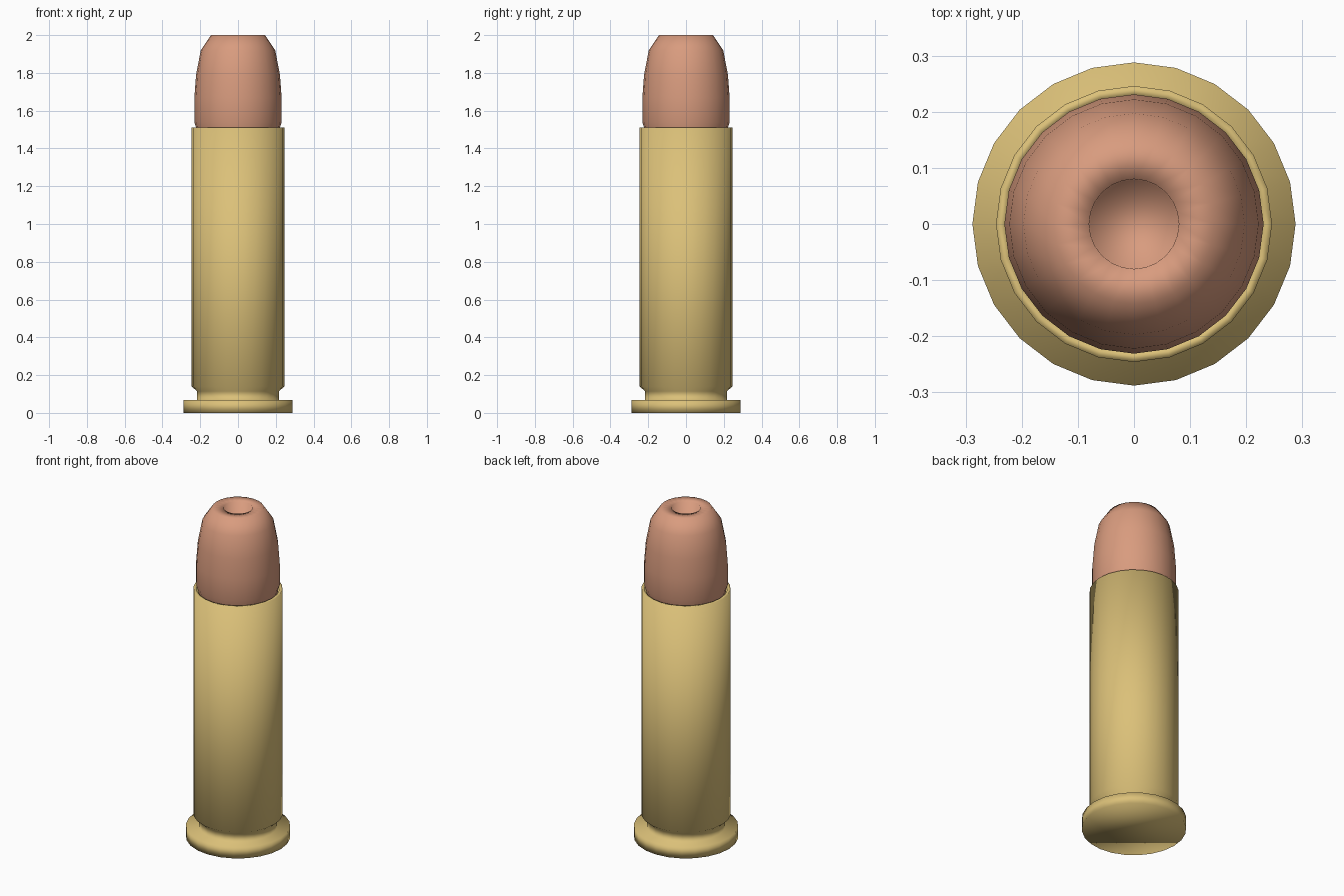
import bpy
import bmesh
from math import cos, sin, tau

SIDES = 24

default_cube = bpy.data.objects.get("Cube")
if default_cube:
    bpy.data.objects.remove(default_cube, do_unlink=True)


def make_material(name, colour):
    mat = bpy.data.materials.new(name)
    mat.use_nodes = True
    mat.diffuse_color = colour
    mat.node_tree.nodes["Principled BSDF"].inputs["Base Color"].default_value = colour
    return mat


def lathe(name, profile, material):
    """Turn a (radius, height) profile about z and cap both ends."""
    bm = bmesh.new()
    rings = []
    for radius, height in profile:
        rings.append([bm.verts.new((radius * cos(tau * i / SIDES),
                                    radius * sin(tau * i / SIDES), height))
                      for i in range(SIDES)])
    for low, high in zip(rings, rings[1:]):
        for i in range(SIDES):
            j = (i + 1) % SIDES
            bm.faces.new((low[i], low[j], high[j], high[i]))
    bm.faces.new(rings[0][::-1])
    bm.faces.new(rings[-1])
    for face in bm.faces:
        face.smooth = True
    mesh = bpy.data.meshes.new(name)
    bm.to_mesh(mesh)
    bm.free()
    mesh.materials.append(material)
    obj = bpy.data.objects.new(name, mesh)
    bpy.context.collection.objects.link(obj)
    return obj


brass = make_material("brass", (0.71, 0.53, 0.19, 1))
copper = make_material("copper", (0.69, 0.33, 0.21, 1))

# Case: flat base, rim, extractor groove, long wall, open mouth
lathe("case", [
    (0.288, 0), (0.288, 0.068), (0.217, 0.068), (0.217, 0.115),
    (0.246, 0.14), (0.246, 1.51), (0.229, 1.51), (0.222, 1.40),
], brass)

# Bullet: tucked-in base, curved nose, flat tip with a hollow
lathe("bullet", [
    (0.215, 1.45), (0.222, 1.51), (0.231, 1.54), (0.231, 1.67), (0.222, 1.79),
    (0.197, 1.92), (0.143, 2.0), (0.08, 2.0), (0.078, 1.85),
], copper)
